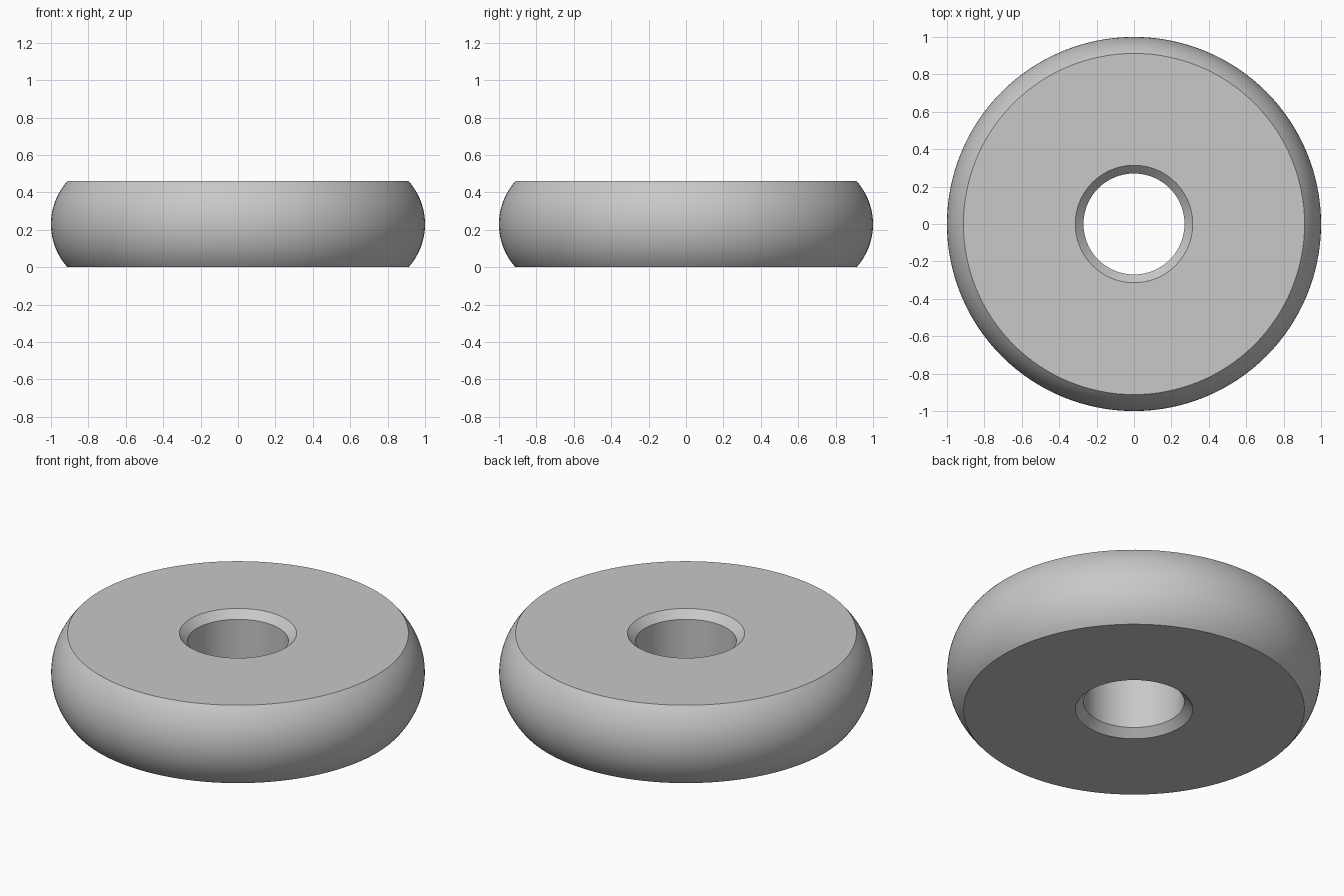
import bpy, bmesh, math

if "Cube" in bpy.data.objects:
    bpy.data.objects.remove(bpy.data.objects["Cube"])

SEGMENTS = 128
HEIGHT = 0.46
HALF = HEIGHT / 2
RIM, FACE = 1.0, 0.912         # widest radius, flat face radius
BORE, CHAMFER = 0.27, 0.044    # hole radius, 45 degree chamfer size
ARC_STEPS = 24

# Cross-section: bulging outer arc, then chamfered bore
sag = RIM - FACE
arc_r = (HALF ** 2 + sag ** 2) / (2 * sag)
sweep = math.asin(HALF / arc_r)
profile = []
for i in range(ARC_STEPS + 1):
    a = -sweep + 2 * sweep * i / ARC_STEPS
    profile.append((RIM - arc_r + arc_r * math.cos(a), HALF + arc_r * math.sin(a)))
profile += [(BORE + CHAMFER, HEIGHT), (BORE, HEIGHT - CHAMFER),
            (BORE, CHAMFER), (BORE + CHAMFER, 0)]

# Revolve the closed cross-section around z
bm = bmesh.new()
rings = []
for s in range(SEGMENTS):
    t = 2 * math.pi * s / SEGMENTS
    rings.append([bm.verts.new((r * math.cos(t), r * math.sin(t), z)) for r, z in profile])
n = len(profile)
for s in range(SEGMENTS):
    here, there = rings[s], rings[(s + 1) % SEGMENTS]
    for i in range(n):
        j = (i + 1) % n
        bm.faces.new((here[i], there[i], there[j], here[j]))
bmesh.ops.recalc_face_normals(bm, faces=bm.faces[:])
mesh = bpy.data.meshes.new("roller_ring")
bm.to_mesh(mesh)
bm.free()

# Single grey finish
grey = bpy.data.materials.new("light_grey")
grey.diffuse_color = (0.58, 0.58, 0.58, 1)
grey.use_nodes = True
grey.node_tree.nodes["Principled BSDF"].inputs["Base Color"].default_value = grey.diffuse_color
mesh.materials.append(grey)

ring = bpy.data.objects.new("roller_ring", mesh)
bpy.context.collection.objects.link(ring)
bpy.context.view_layer.objects.active = ring
ring.select_set(True)
bpy.ops.object.shade_smooth_by_angle(angle=math.radians(30))
